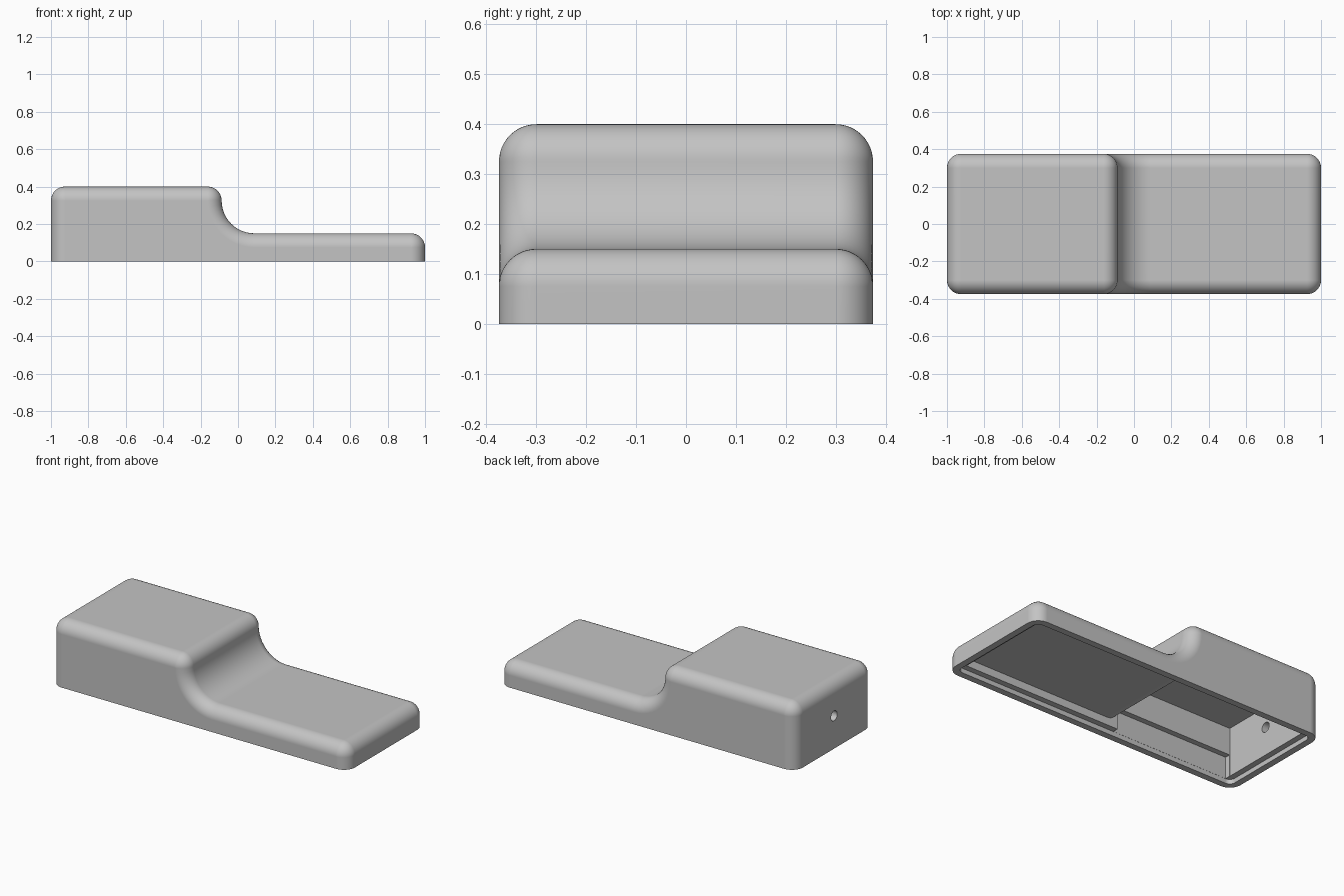
import bpy, bmesh, math
from mathutils import Matrix

old = bpy.data.objects.get("Cube")
if old:
    bpy.data.objects.remove(old, do_unlink=True)

ROUND, COVE = 0.075, 0.175          # outer edge radius, concave step radius
HALF_W, HIGH, LOW, STEP = 0.375, 0.4, 0.15, -0.0875
WALL = 0.075
SEG = 12

grey = bpy.data.materials.new("plain_grey")
grey.use_nodes = True
grey.diffuse_color = (0.55, 0.55, 0.55, 1)
grey.node_tree.nodes["Principled BSDF"].inputs["Base Color"].default_value = (0.55, 0.55, 0.55, 1)


def make_object(name, bm):
    bmesh.ops.recalc_face_normals(bm, faces=bm.faces)
    mesh = bpy.data.meshes.new(name)
    bm.to_mesh(mesh)
    bm.free()
    mesh.materials.append(grey)
    obj = bpy.data.objects.new(name, mesh)
    bpy.context.collection.objects.link(obj)
    return obj


def arc(cx, cz, r, start, end):
    angles = [math.radians(start + (end - start) * i / SEG) for i in range(SEG + 1)]
    return [(cx + r * math.cos(a), cz + r * math.sin(a)) for a in angles]


def outline(d):
    """Stepped side outline, moved inward by d everywhere but the base."""
    r = ROUND - d
    pts = [(-1 + d, 0)]
    pts += arc(-1 + ROUND, HIGH - ROUND, r, 180, 90)
    pts += arc(STEP - ROUND, HIGH - ROUND, r, 90, 0)
    pts += arc(STEP + COVE, LOW + COVE, COVE + d, 180, 270)
    pts += arc(1 - ROUND, LOW - ROUND, r, 90, 0)
    return pts + [(1 - d, 0)]


def loft(name, sections):
    """Skin a list of (y, outline points) sections and cap both ends."""
    bm = bmesh.new()
    rings = [[bm.verts.new((x, y, z)) for x, z in pts] for y, pts in sections]
    n = len(rings[0])
    for r0, r1 in zip(rings, rings[1:]):
        for j in range(n):
            k = (j + 1) % n
            bm.faces.new((r0[j], r0[k], r1[k], r1[j]))
    bm.faces.new(rings[0])
    bm.faces.new(rings[-1][::-1])
    bmesh.ops.remove_doubles(bm, verts=bm.verts, dist=1e-5)
    return make_object(name, bm)


def pocket(name, x0, x1, half_y, top, corner=0):
    """Cutter box open through the base, with optional rounded upright edges."""
    bm = bmesh.new()
    bmesh.ops.create_cube(bm, size=1)
    for v in bm.verts:
        v.co = (x1 if v.co.x > 0 else x0, math.copysign(half_y, v.co.y), top if v.co.z > 0 else -0.1)
    if corner:
        upright = [e for e in bm.edges if abs(e.verts[0].co.z - e.verts[1].co.z) > 0.01]
        bmesh.ops.bevel(bm, geom=upright, offset=corner, segments=6, profile=0.5, affect='EDGES')
    return make_object(name, bm)


# Housing: the outline shrinks along a quarter circle towards both sides
half = []
for i in range(SEG + 1):
    a = math.pi / 2 * i / SEG
    half.append((HALF_W - ROUND + ROUND * math.sin(a), outline(ROUND * (1 - math.cos(a)))))
housing = loft("housing", [(-y, pts) for y, pts in reversed(half)] + half)

# Main cavity: even wall thickness, with a rounded step between the two ceilings
inner = 1 - WALL
cavity = [(-inner, -0.1), (-inner, HIGH - WALL), (-0.135, HIGH - WALL)]
cavity += arc(-0.06, LOW, 0.075, 180, 270)
cavity += [(inner, LOW - WALL), (inner, -0.1)]
side = HALF_W - WALL

# Cavity, lid recess, wider lower part of the tall end, and the end hole
cutters = [
    loft("cavity_cutter", [(-side, cavity), (side, cavity)]),
    pocket("lid_recess_cutter", -0.96, 0.96, 0.335, 0.028, 0.035),
    pocket("side_slot_cutter", -0.924, -0.136, 0.334, 0.16),
]
bm = bmesh.new()
bmesh.ops.create_cone(bm, cap_ends=True, segments=32, radius1=0.03, radius2=0.03, depth=0.3,
                      matrix=Matrix.Translation((-1, 0, 0.2)) @ Matrix.Rotation(math.pi / 2, 4, 'Y'))
cutters.append(make_object("cable_hole_cutter", bm))

for cutter in cutters:
    cutter.hide_render = True
    mod = housing.modifiers.new(cutter.name, 'BOOLEAN')
    mod.operation, mod.solver, mod.object = 'DIFFERENCE', 'EXACT', cutter

# Bake the cuts, drop the cutters and smooth the rounded edges
graph = bpy.context.evaluated_depsgraph_get()
mesh = bpy.data.meshes.new_from_object(housing.evaluated_get(graph))
housing.modifiers.clear()
housing.data = mesh
for cutter in cutters:
    bpy.data.objects.remove(cutter, do_unlink=True)
bpy.ops.object.select_all(action='DESELECT')
housing.select_set(True)
bpy.context.view_layer.objects.active = housing
bpy.ops.object.shade_smooth_by_angle(angle=math.radians(30))
weighted = housing.modifiers.new("flat_panels", 'WEIGHTED_NORMAL')
weighted.keep_sharp = True
